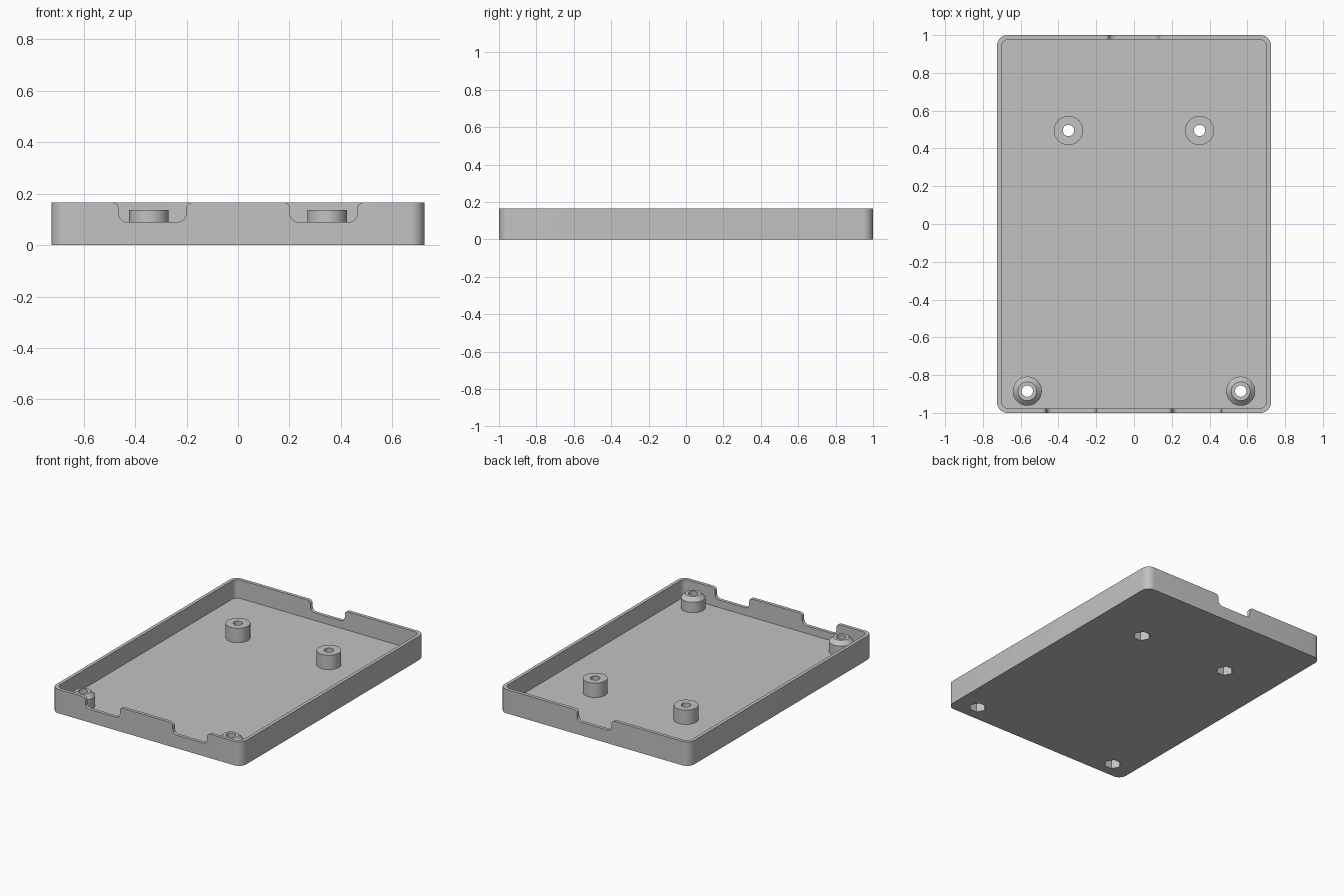
import bpy, bmesh
from math import pi, cos, sin, radians

cube = bpy.data.objects.get("Cube")
if cube:
    bpy.data.objects.remove(cube, do_unlink=True)

HALF_X, HALF_Y, HEIGHT = 0.725, 1.0, 0.165
WALL, FLOOR, BOSS_TOP = 0.023, 0.038, 0.137
HOLE_R, BOSS_R, NUT_R, NUT_DEPTH = 0.03, 0.077, 0.056, 0.06

grey = bpy.data.materials.new("light grey plastic")
grey.use_nodes = True
colour = (0.54, 0.54, 0.54, 1)
grey.diffuse_color = colour
grey.node_tree.nodes["Principled BSDF"].inputs["Base Color"].default_value = colour


def arc(cx, cy, r, start, end, steps=8):
    angles = [radians(start + (end - start) * i / steps) for i in range(steps + 1)]
    return [(cx + r * cos(a), cy + r * sin(a)) for a in angles]


def prism(name, outline, start, end, axis="z"):
    """Extrude a 2D outline between two levels along z or y."""
    bm = bmesh.new()

    def place(p, level):
        return (p[0], p[1], level) if axis == "z" else (p[0], level, p[1])

    low = [bm.verts.new(place(p, start)) for p in outline]
    high = [bm.verts.new(place(p, end)) for p in outline]
    bm.faces.new(low)
    bm.faces.new(high)
    for i in range(len(low)):
        j = (i + 1) % len(low)
        bm.faces.new((low[i], low[j], high[j], high[i]))
    return finish(name, bm)


def lathe(name, profile, x, y, sides=48):
    """Spin a closed (radius, z) profile around a vertical axis."""
    bm = bmesh.new()
    rings = [[bm.verts.new((x + r * cos(2 * pi * s / sides), y + r * sin(2 * pi * s / sides), z))
              for s in range(sides)] for r, z in profile]
    for a, b in zip(rings, rings[1:] + rings[:1]):
        for s in range(sides):
            t = (s + 1) % sides
            bm.faces.new((a[s], a[t], b[t], b[s]))
    return finish(name, bm)


def finish(name, bm):
    bmesh.ops.recalc_face_normals(bm, faces=bm.faces)
    mesh = bpy.data.meshes.new(name)
    bm.to_mesh(mesh)
    bm.free()
    mesh.materials.append(grey)
    obj = bpy.data.objects.new(name, mesh)
    bpy.context.collection.objects.link(obj)
    return obj


def select(obj):
    bpy.ops.object.select_all(action="DESELECT")
    obj.select_set(True)
    bpy.context.view_layer.objects.active = obj


def cut(obj, cutter):
    mod = obj.modifiers.new("cut", "BOOLEAN")
    mod.operation = "DIFFERENCE"
    mod.solver = "EXACT"
    mod.object = cutter
    select(obj)
    bpy.ops.object.modifier_apply(modifier=mod.name)


def rounded_rectangle(hx, hy, r):
    corners = [(1, 1, 0), (-1, 1, 90), (-1, -1, 180), (1, -1, 270)]
    return [p for sx, sy, a in corners
            for p in arc(sx * (hx - r), sy * (hy - r), r, a, a + 90)]


def notch_outline(cx, half=0.131, bottom=0.09, r=0.032, flare=0.023):
    """Cable slot: rounded bottom corners, flared lip at the rim."""
    top = HEIGHT + 0.05
    lip = HEIGHT - flare
    right = arc(cx + half - r, bottom + r, r, 270, 360)
    right += arc(cx + half + flare, lip, flare, 180, 90)
    right.append((cx + half + flare, top))
    left = [(2 * cx - x, z) for x, z in reversed(right)]
    return right + left


# Tray body with hollow interior
tray = prism("tray", rounded_rectangle(HALF_X, HALF_Y, 0.055), 0, HEIGHT)
cutters = [prism("interior_cutter",
                 rounded_rectangle(HALF_X - WALL, HALF_Y - WALL, 0.04), FLOOR, HEIGHT + 0.1)]

# Two slots in the front wall, one in the back wall
for cx, side in ((-0.333, -1), (0.333, -1), (0, 1)):
    cutters.append(prism("slot_cutter", notch_outline(cx),
                         side * (HALF_Y - 0.06), side * (HALF_Y + 0.05), "y"))

# Screw bosses, with hexagonal nut pockets opening underneath the floor
hexagon = arc(0, 0, NUT_R, 0, 300, 5)
for side, sx in (("left", 1), ("right", -1)):
    for end, x, y, chamfer in (("front", 0.565, -0.885, 0.027), ("back", 0.347, 0.495, 0)):
        profile = [(HOLE_R, FLOOR), (BOSS_R, FLOOR), (BOSS_R, BOSS_TOP - chamfer)]
        if chamfer:
            profile.append((BOSS_R - chamfer, BOSS_TOP))
        profile.append((HOLE_R, BOSS_TOP))
        boss = lathe(f"{end}_{side}_boss", profile, sx * x, y)
        pocket = prism("nut_pocket_cutter", [(sx * x + px, y + py) for px, py in hexagon],
                       -0.05, NUT_DEPTH)
        cut(boss, pocket)
        select(boss)
        bpy.ops.object.shade_smooth_by_angle(angle=radians(30))
        cutters.append(pocket)

for cutter in cutters:
    cut(tray, cutter)
for cutter in cutters:
    bpy.data.objects.remove(cutter, do_unlink=True)
select(tray)
bpy.ops.object.shade_smooth_by_angle(angle=radians(30))
